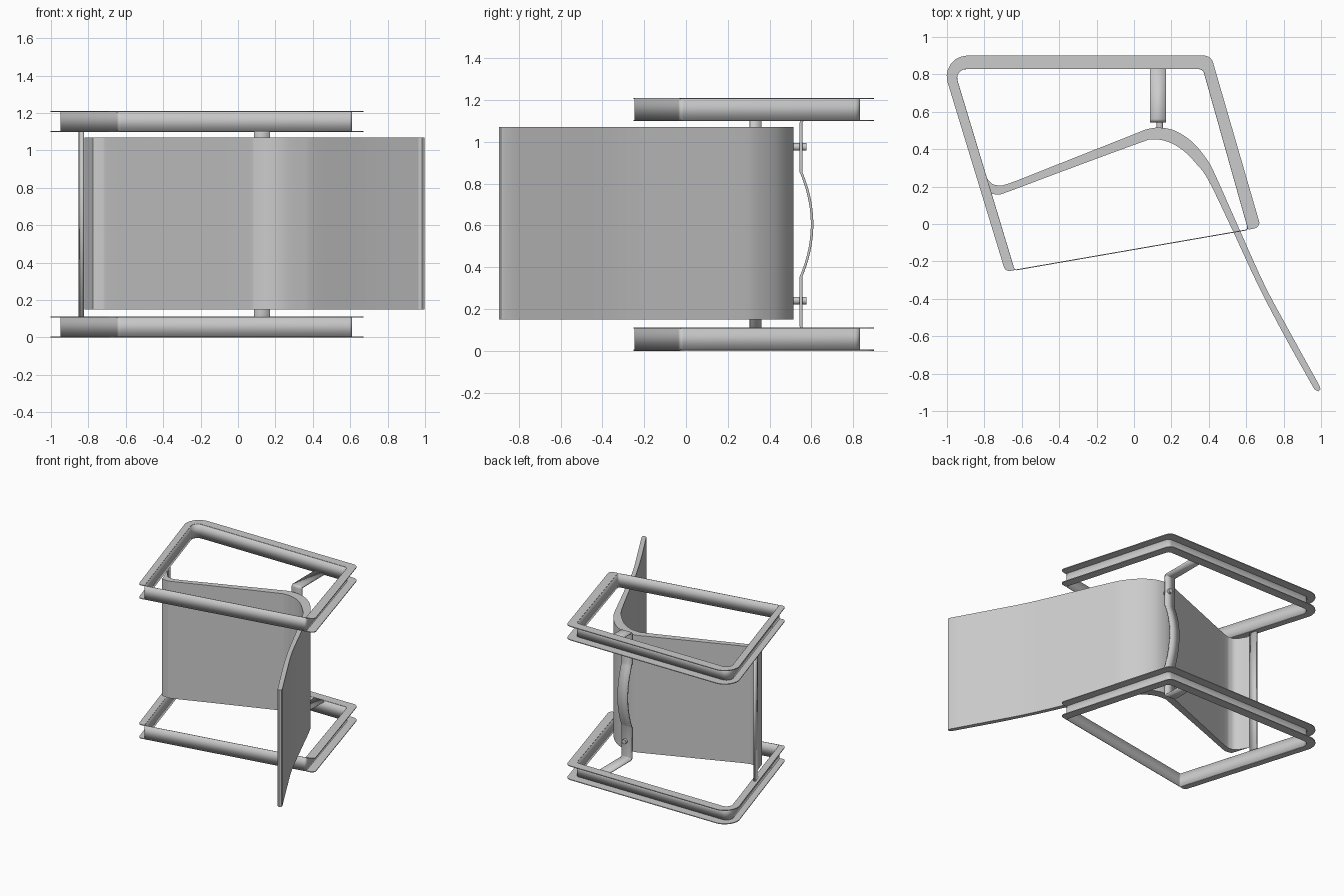
import bpy, bmesh, math
from mathutils import Vector

if "Cube" in bpy.data.objects:
    bpy.data.objects.remove(bpy.data.objects["Cube"])

H = 1.21          # overall height (chair lies on its side)
MID = H / 2


def finish(name, bm, solid=0.0):
    bmesh.ops.recalc_face_normals(bm, faces=bm.faces)
    me = bpy.data.meshes.new(name)
    bm.to_mesh(me)
    bm.free()
    ob = bpy.data.objects.new(name, me)
    bpy.context.collection.objects.link(ob)
    bpy.ops.object.select_all(action='DESELECT')
    bpy.context.view_layer.objects.active = ob
    ob.select_set(True)
    if solid:
        m = ob.modifiers.new("thickness", 'SOLIDIFY')
        m.thickness, m.offset, m.use_even_offset = solid, 0, True
    bpy.ops.object.shade_smooth_by_angle(angle=math.radians(30))
    return ob


def rounded(pts, closed=False, seg=8):
    """Polyline from (x, y, radius) corners, with each corner filleted."""
    out, n = [], len(pts)
    for i, (x, y, r) in enumerate(pts):
        p = Vector((x, y))
        if r == 0 or (not closed and i in (0, n - 1)):
            out.append(p)
            continue
        a = (Vector(pts[i - 1][:2]) - p).normalized()
        b = (Vector(pts[(i + 1) % n][:2]) - p).normalized()
        half = a.angle(b) / 2
        c = p + (a + b).normalized() * (r / math.sin(half))
        s = p + a * (r / math.tan(half)) - c
        e = p + b * (r / math.tan(half)) - c
        for k in range(seg + 1):
            out.append(c + s.lerp(e, k / seg).normalized() * r)
    return out


def smooth_path(pts, seg=5):
    """Catmull-Rom curve through the points."""
    P = [Vector(p) for p in pts]
    P = [2 * P[0] - P[1]] + P + [2 * P[-1] - P[-2]]
    out = []
    for i in range(1, len(P) - 2):
        a, b, c, d = P[i - 1:i + 3]
        for k in range(seg):
            t = k / seg
            out.append(0.5 * (2 * b + (c - a) * t + (2 * a - 5 * b + 4 * c - d) * t * t
                              + (3 * b - a - 3 * c + d) * t ** 3))
    return out + [P[-2]]


def prism(name, pts, z0, z1):
    bm = bmesh.new()
    f = bm.faces.new([bm.verts.new((p[0], p[1], z0)) for p in pts])
    top = bmesh.ops.extrude_face_region(bm, geom=[f])['geom']
    bmesh.ops.translate(bm, vec=(0, 0, z1 - z0),
                        verts=[v for v in top if isinstance(v, bmesh.types.BMVert)])
    return finish(name, bm)


def strip(name, pts, move, thick, closed=False):
    """Thin sheet: a 3D path swept along a straight vector."""
    bm = bmesh.new()
    a = [bm.verts.new(p) for p in pts]
    b = [bm.verts.new(Vector(p) + Vector(move)) for p in pts]
    for i in range(len(a) - (0 if closed else 1)):
        j = (i + 1) % len(a)
        bm.faces.new((a[i], a[j], b[j], b[i]))
    return finish(name, bm, thick)


# Side frames: inner web loop with two flanges on three of the four sides
inner = [(-0.64, -0.247, 0.015), (-0.965, 0.83, 0.05), (0.37, 0.83, 0.03), (0.612, -0.03, 0.015)]
outer = [(-0.64, -0.247, 0), (-0.688, -0.255, 0.03), (-1.04, 0.9, 0.11),
         (0.412, 0.9, 0.05), (0.678, -0.017, 0.03), (0.612, -0.03, 0)]
web = rounded(inner, closed=True)
flange = rounded(outer) + rounded(inner)[::-1][1:-1]
for side, z in (("lower", 0.0), ("upper", 1.098)):
    strip(side + "_frame_web", [(p.x, p.y, z + 0.002) for p in web], (0, 0, 0.108), 0.005, True)
    for k, dz in enumerate((0.0, 0.106)):
        prism(f"{side}_frame_flange_{k + 1}", flange, z + dz, z + dz + 0.006)

# Seat and back shell: one bent sheet of varying thickness
face_a = [(-0.822, 0.31), (-0.775, 0.23), (-0.73, 0.207), (-0.66, 0.22), (-0.4, 0.322), (0.0, 0.48),
          (0.07, 0.507), (0.14, 0.515), (0.22, 0.498), (0.31, 0.44), (0.39, 0.345), (0.44, 0.25),
          (0.56, -0.02), (0.7, -0.33), (0.84, -0.59), (0.992, -0.865)]
face_b = [(0.965, -0.885), (0.8, -0.59), (0.66, -0.32), (0.53, -0.04), (0.4, 0.23),
          (0.335, 0.32), (0.26, 0.395), (0.18, 0.44), (0.1, 0.452), (0.02, 0.43),
          (-0.4, 0.275), (-0.68, 0.17), (-0.73, 0.158), (-0.775, 0.165)]
shell = smooth_path(face_a) + [Vector((0.997, -0.885)), Vector((0.985, -0.895))] + smooth_path(face_b)
prism("seat_shell", shell, 0.15, 1.07)

# Cross strip joining the frames at the seat's front edge
strip("cross_strip", [(-0.847, 0.36, 0.11), (-0.831, 0.305, 0.11)], (0, 0, 0.99), 0.014)

# Bowed support bracket with feet reaching the frame rails
half = [(0.83, 0.106, 0), (0.55, 0.106, 0.012), (0.55, 0.355, 0)]
low = rounded(half, seg=4)
bow = [Vector((0.55 + 0.053 * (1 - t * t), MID + 0.25 * t))
       for t in [k / 12 - 1 for k in range(1, 24)]]
path = low + bow + [Vector((p.x, H - p.y)) for p in reversed(low)]
strip("support_bracket", [(0.085, p.x, p.y) for p in path], (0.085, 0, 0), 0.012)

# Bolts fixing the bracket to the shell
for i, z in enumerate((0.24, H - 0.235)):
    bpy.ops.mesh.primitive_cylinder_add(vertices=24, radius=0.018, depth=0.075,
                                        location=(0.138, 0.538, z), rotation=(math.pi / 2, 0, 0))
    bpy.context.object.name = f"bolt_{i + 1}"
    bpy.ops.object.shade_smooth_by_angle(angle=math.radians(30))
